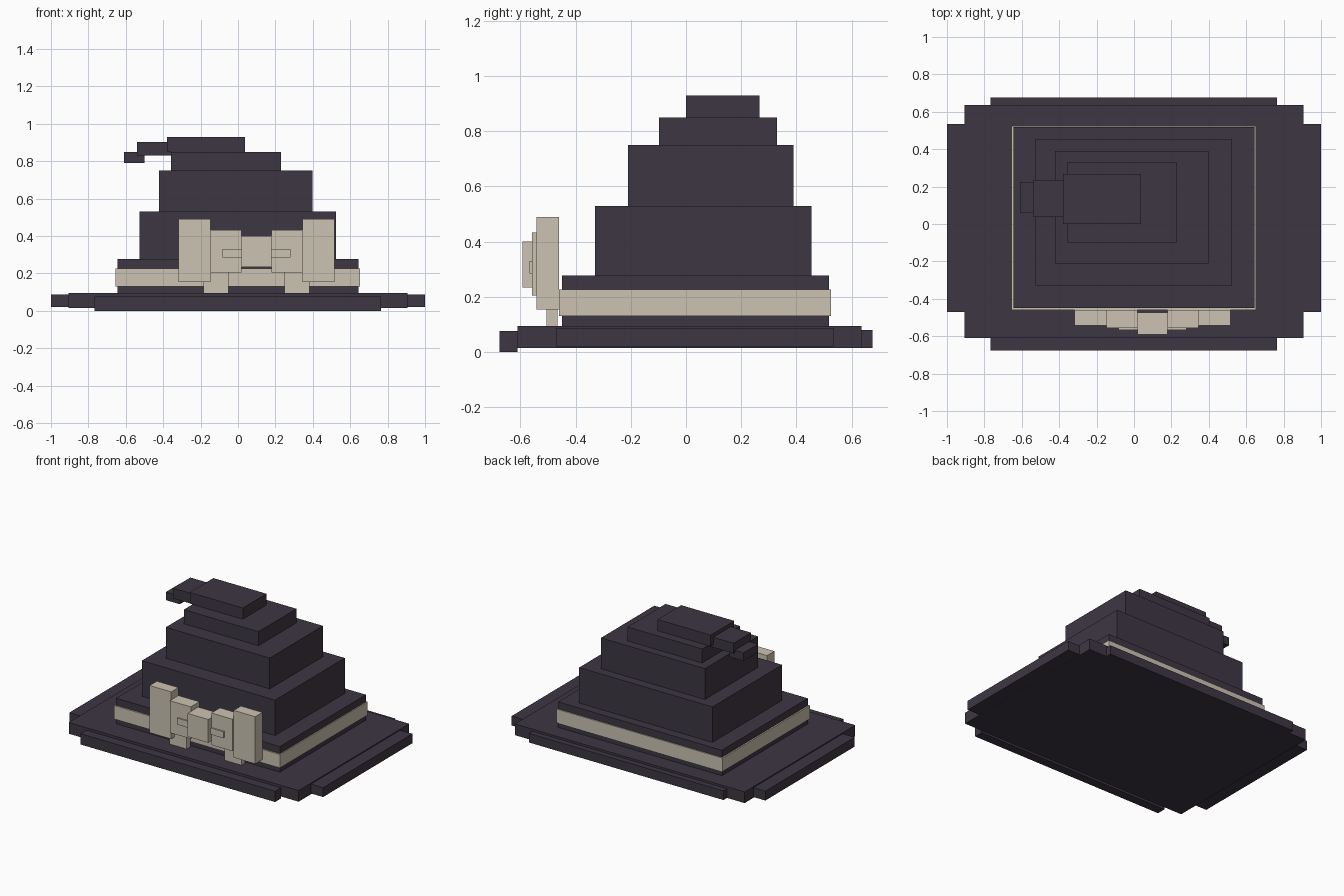
import bpy


def material(name, rgb):
    m = bpy.data.materials.new(name)
    m.diffuse_color = (*rgb, 1.0)
    return m


DARK = material("dark_felt", (0.048, 0.037, 0.056))
CREAM = material("cream_ribbon", (0.604, 0.546, 0.445))


def box(name, x, y, z, mat):
    """Box from (min, max) ranges on each axis."""
    bpy.ops.mesh.primitive_cube_add(size=1)
    o = bpy.context.object
    o.name = name
    for v in o.data.vertices:
        v.co = [r[0] if c < 0 else r[1] for c, r in zip(v.co, (x, y, z))]
    o.data.materials.append(mat)
    return o


# Brim: main slab with thinner strips on each edge
box("brim", (-0.907, 0.905), (-0.61, 0.635), (0.015, 0.095), DARK)
box("brim_left", (-1.0, -0.907), (-0.47, 0.535), (0.02, 0.087), DARK)
box("brim_right", (0.905, 1.0), (-0.47, 0.535), (0.02, 0.087), DARK)
box("brim_front", (-0.768, 0.765), (-0.675, -0.61), (0.0, 0.077), DARK)
box("brim_back", (-0.768, 0.765), (0.635, 0.675), (0.015, 0.08), DARK)

# Stepped crown
tiers = [
    ((-0.645, 0.645), (-0.45, 0.518), (0.095, 0.277)),
    ((-0.527, 0.523), (-0.33, 0.455), (0.277, 0.53)),
    ((-0.422, 0.397), (-0.21, 0.39), (0.53, 0.75)),
    ((-0.358, 0.23), (-0.098, 0.33), (0.75, 0.85)),
    ((-0.38, 0.038), (0.0, 0.266), (0.85, 0.93)),
]
for i, (x, y, z) in enumerate(tiers):
    box(f"crown_tier_{i + 1}", x, y, z, DARK)

# Bent tip
box("tip_inner", (-0.54, -0.358), (0.038, 0.235), (0.83, 0.903), DARK)
box("tip_end", (-0.61, -0.50), (0.06, 0.222), (0.79, 0.848), DARK)

# Ribbon band
box("band", (-0.655, 0.652), (-0.46, 0.525), (0.13, 0.226), CREAM)

# Bow, symmetric about its knot
CX = 0.099
box("bow_knot", (CX - 0.081, CX + 0.081), (-0.592, -0.473), (0.234, 0.40), CREAM)
for side, s in (("left", -1), ("right", 1)):
    def bow(name, a, b, y, z):
        box(f"{name}_{side}", sorted((CX + s * a, CX + s * b)), y, z, CREAM)
    bow("bow_outer", 0.246, 0.416, (-0.542, -0.46), (0.154, 0.49))
    bow("bow_inner", 0.081, 0.246, (-0.557, -0.46), (0.205, 0.433))
    bow("bow_fold", 0.081, 0.183, (-0.567, -0.557), (0.284, 0.33))
    bow("bow_tail", 0.149, 0.283, (-0.506, -0.465), (0.095, 0.23))
